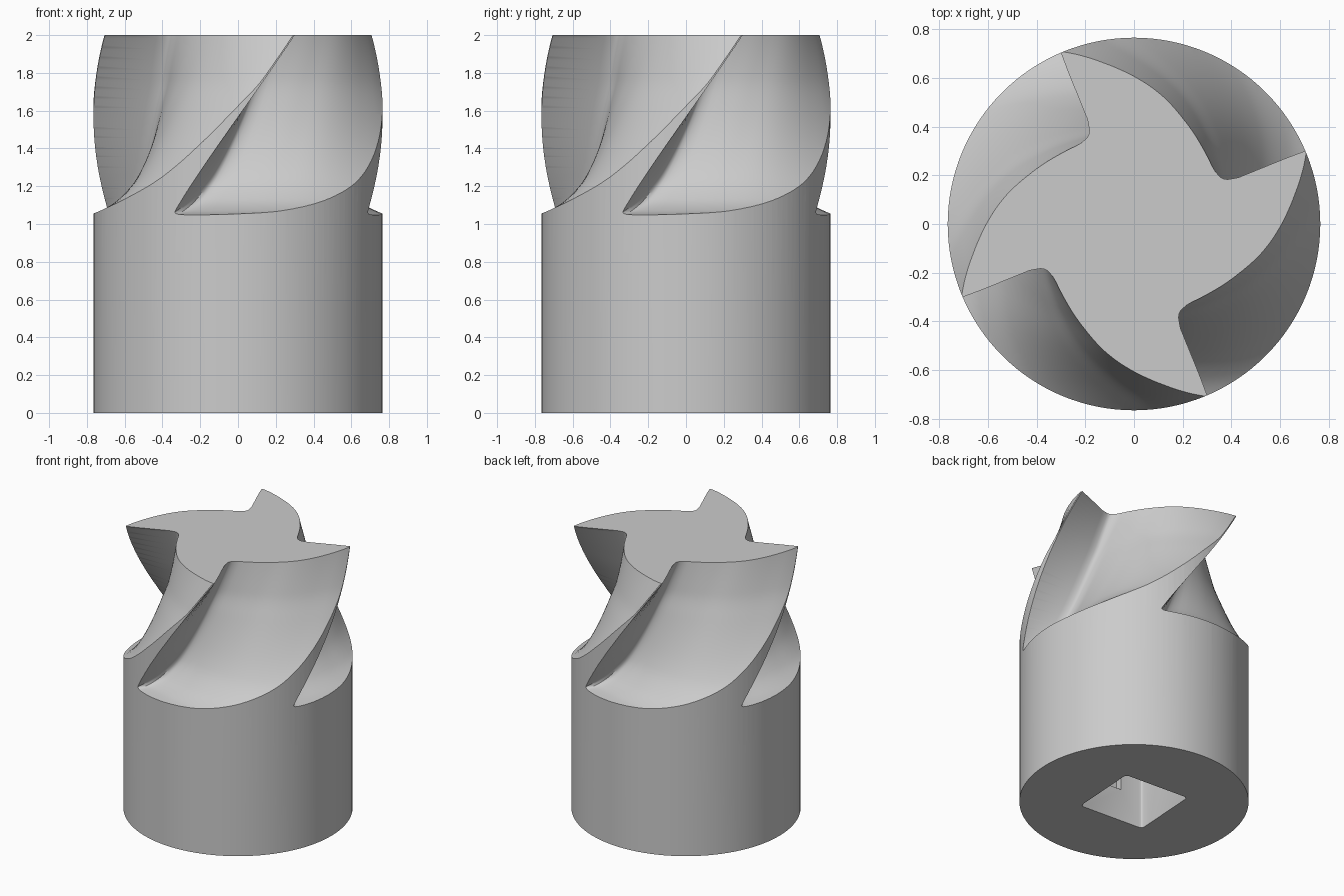
import bpy, bmesh, math
from mathutils import Matrix

if "Cube" in bpy.data.objects:
    bpy.data.objects.remove(bpy.data.objects["Cube"], do_unlink=True)

RADIUS, HEIGHT, FLUTES = 0.765, 2.0, 4
RUNOUT = 1.045          # height where the flutes fade into the shank
TWIST = 53.4            # degrees per unit of height
START = -67.0           # cutting edge angle at the top

# Flute floor: angle from the cutting edge -> radius
FLOOR = [(1, .47), (2.5, .425), (5, .405), (10.5, .397), (20, .41), (39, .465),
         (56.5, .549), (75.5, .658), (89.6, .766)]
# Height -> how far the floor has risen outward
RISE = [(RUNOUT, .385), (1.052, .345), (1.065, .29), (1.13, .19), (1.25, .107),
        (1.42, .055), (1.62, .02), (1.78, .001), (2.1, 0.0)]


def smooth_curve(points, x):
    """Monotone cubic through the points, flat beyond the ends."""
    x = min(max(x, points[0][0]), points[-1][0])
    slopes = [(b[1] - a[1]) / (b[0] - a[0]) for a, b in zip(points, points[1:])]
    tangents = [slopes[0]]
    for a, b in zip(slopes, slopes[1:]):
        tangents.append(2 * a * b / (a + b) if a * b > 0 else 0.0)
    tangents.append(slopes[-1])
    i = 0
    while i < len(slopes) - 1 and x > points[i + 1][0]:
        i += 1
    (x0, y0), (x1, y1) = points[i], points[i + 1]
    w = x1 - x0
    t = (x - x0) / w
    return (y0 * (2*t**3 - 3*t**2 + 1) + y1 * (3*t**2 - 2*t**3)
            + w * tangents[i] * (t**3 - 2*t**2 + t) + w * tangents[i + 1] * (t**3 - t**2))


def make_object(name, bm):
    bmesh.ops.recalc_face_normals(bm, faces=bm.faces)
    mesh = bpy.data.meshes.new(name)
    bm.to_mesh(mesh)
    bm.free()
    ob = bpy.data.objects.new(name, mesh)
    bpy.context.collection.objects.link(ob)
    return ob


def cut(target, tool, operation):
    """Apply a boolean and drop the tool."""
    tool.hide_render = True
    mod = target.modifiers.new("cut", "BOOLEAN")
    mod.operation, mod.object, mod.solver = operation, tool, "EXACT"
    bpy.context.view_layer.objects.active = target
    bpy.ops.object.modifier_apply(modifier=mod.name)
    bpy.data.objects.remove(tool, do_unlink=True)


def box(name, size, location, turn):
    bm = bmesh.new()
    bmesh.ops.create_cube(bm, size=1, matrix=Matrix.Rotation(turn, 4, "Z")
                          @ Matrix.Translation(location) @ Matrix.Diagonal((*size, 1)))
    return make_object(name, bm)


# Round blank
bm = bmesh.new()
bmesh.ops.create_cone(bm, cap_ends=True, segments=128, radius1=RADIUS, radius2=RADIUS,
                      depth=HEIGHT, matrix=Matrix.Translation((0, 0, HEIGHT / 2)))
cutter_body = make_object("cutter_body", bm)

# Twisted flute form, wider than the blank wherever it leaves it whole
angles = [1, 1.6, 2.5, 3.7, 5, 7.5, 10.5] + [14 + 4 * i for i in range(19)] + [89.6]
levels = [-0.1] + [RUNOUT + (2.1 - RUNOUT) * (i / 56) ** 1.6 for i in range(57)]
bm = bmesh.new()
rings = []
for z in levels:
    base = START + TWIST * (max(z, RUNOUT) - HEIGHT)
    rise = smooth_curve(RISE, z)
    section = [(0, 0.80 + rise)] + [(a, smooth_curve(FLOOR, a) + rise) for a in angles]
    ring = []
    for k in range(FLUTES):
        for a, r in section:
            t = math.radians(base + a + k * 360 / FLUTES)
            ring.append(bm.verts.new((r * math.cos(t), r * math.sin(t), z)))
    rings.append(ring)
for low, high in zip(rings, rings[1:]):
    for i in range(len(low)):
        j = (i + 1) % len(low)
        bm.faces.new((low[i], low[j], high[j], high[i]))
bm.faces.new(rings[0][::-1])
bm.faces.new(rings[-1])
bmesh.ops.triangulate(bm, faces=bm.faces)
cut(cutter_body, make_object("flute_form", bm), "INTERSECT")

# Square drive socket with eased corners
TURN = math.radians(-3.5)
HALF = 0.255
bm = bmesh.new()
bmesh.ops.create_cube(bm, size=1, matrix=Matrix.Rotation(TURN, 4, "Z")
                      @ Matrix.Translation((0, 0, 0.275)) @ Matrix.Diagonal((2 * HALF, 2 * HALF, 0.75, 1)))
uprights = [e for e in bm.edges if abs(e.verts[0].co.z - e.verts[1].co.z) > 0.1]
bmesh.ops.bevel(bm, geom=uprights, offset=0.025, segments=3, profile=0.5, affect="EDGES")
cut(cutter_body, make_object("drive_socket", bm), "DIFFERENCE")

# Detent recess in each socket wall
for k in range(4):
    recess = box("detent_recess", (0.1, 0.16, 0.16), (HALF, 0, 0.32), TURN + k * math.pi / 2)
    cut(cutter_body, recess, "DIFFERENCE")

# Plain grey metal
steel = bpy.data.materials.new("grey_steel")
steel.use_nodes = True
grey = (0.6, 0.6, 0.6, 1)
steel.diffuse_color = grey
steel.node_tree.nodes["Principled BSDF"].inputs["Base Color"].default_value = grey
cutter_body.data.materials.clear()
cutter_body.data.materials.append(steel)
for face in cutter_body.data.polygons:
    face.material_index = 0

bpy.ops.object.select_all(action="DESELECT")
cutter_body.select_set(True)
bpy.context.view_layer.objects.active = cutter_body
bpy.ops.object.shade_smooth_by_angle(angle=math.radians(30))
